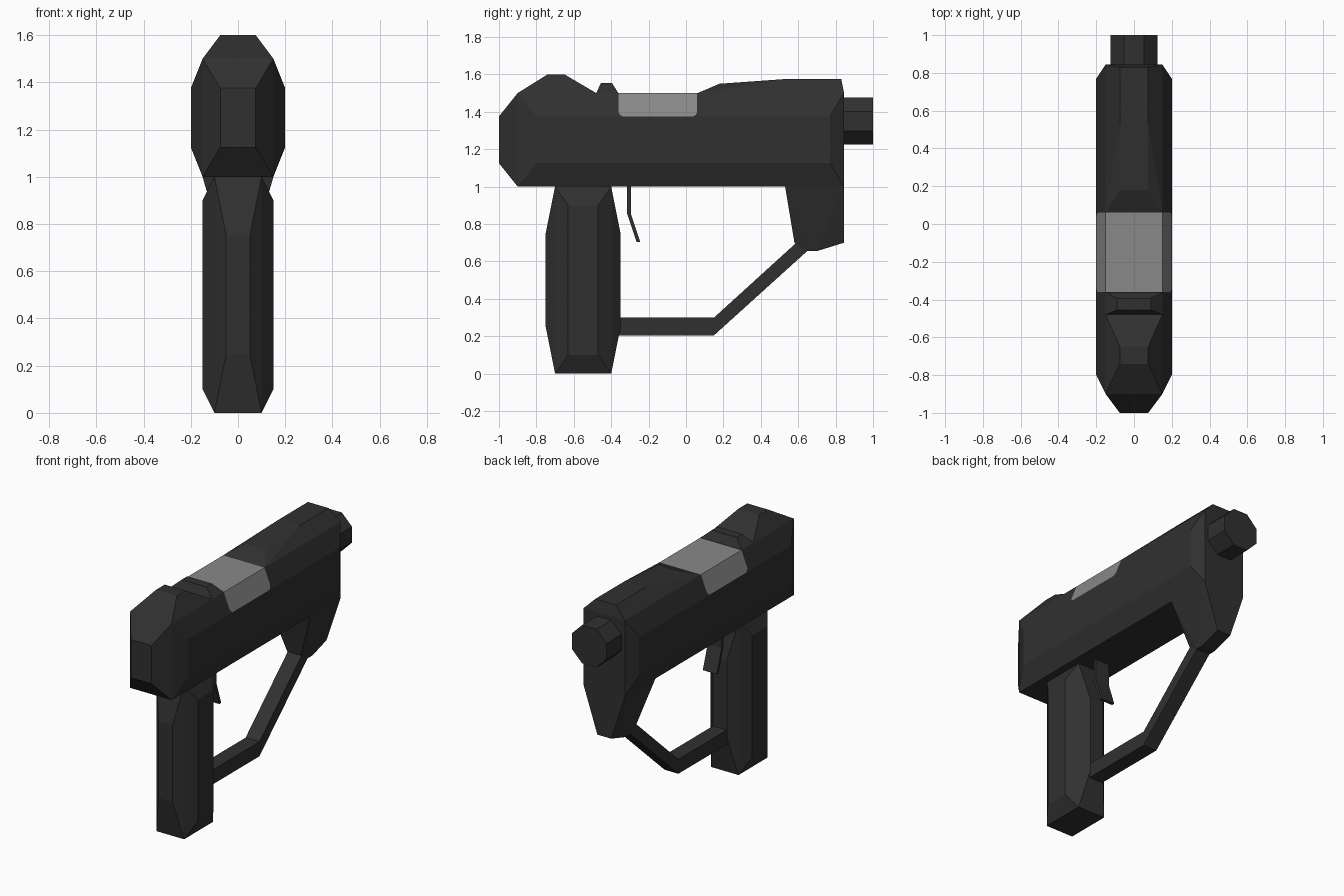
import bpy, bmesh, math
from mathutils import Vector

if "Cube" in bpy.data.objects:
    bpy.data.objects.remove(bpy.data.objects["Cube"])


def material(name, v):
    m = bpy.data.materials.new(name)
    m.diffuse_color = (v, v, v, 1)
    m.use_nodes = True
    m.node_tree.nodes["Principled BSDF"].inputs["Base Color"].default_value = m.diffuse_color
    return m


dark = material("dark_metal", 0.03)
grey = material("grey_slide", 0.25)


def finish(bm, name, mats=(dark,)):
    bmesh.ops.recalc_face_normals(bm, faces=bm.faces)
    me = bpy.data.meshes.new(name)
    bm.to_mesh(me)
    bm.free()
    for m in mats:
        me.materials.append(m)
    ob = bpy.data.objects.new(name, me)
    bpy.context.collection.objects.link(ob)
    return ob


def hull(points):
    """Convex solid from (half_width, y, z) points mirrored in x."""
    bm = bmesh.new()
    for x, y, z in points:
        for s in (-1, 1):
            bm.verts.new((s * x, y, z))
    bmesh.ops.convex_hull(bm, input=bm.verts[:])
    bmesh.ops.dissolve_limit(bm, angle_limit=math.radians(1),
                             verts=bm.verts[:], edges=bm.edges[:])
    return bm


def side_profile(name, pts, half):
    """Side outline (y, z) extruded across x."""
    bm = bmesh.new()
    f = bm.faces.new([bm.verts.new((-half, y, z)) for y, z in pts])
    r = bmesh.ops.extrude_face_region(bm, geom=[f])
    vs = [g for g in r["geom"] if isinstance(g, bmesh.types.BMVert)]
    bmesh.ops.translate(bm, verts=vs, vec=(2 * half, 0, 0))
    return finish(bm, name)


# Main body with bevelled ends
pts = []
for s in (-1, 1):
    pts += [(0.075, -1, 1.25 + s * 0.125), (0.15, -0.9, 1.25 + s * 0.25),
            (0.2, -0.8, 1.25 + s * 0.125), (0.2, 0.77, 1.25 + s * 0.125),
            (0.15, 0.845, 1.25 + s * 0.25)]
bm = hull(pts)
bm.normal_update()

# Grey slide window: cut into upper faces, with rounded lower corners
Y0, Y1, R, ZB = -0.36, 0.06, 0.03, 1.375
cuts = []
for yc, d in ((Y0 + R, -1), (Y1 - R, 1)):
    for deg in (0, 30, 60):
        a = math.radians(deg)
        n = Vector((0, d * math.cos(a), -math.sin(a)))
        cuts.append((Vector((0, yc, ZB + R)) + n * R, n))


def upper(f):
    c = f.calc_center_median()
    return f.normal.z > 0.3 and c.z > ZB and abs(f.normal.y) < 0.1


def inside(f):
    c = f.calc_center_median()
    return upper(f) and all((c - p).dot(n) < 1e-5 for p, n in cuts)


for i, (p, n) in enumerate(cuts):
    bm.normal_update()
    fs = [f for f in bm.faces if upper(f)
          and all((f.calc_center_median() - q).dot(m) < 1e-5 for q, m in cuts[:i])]
    geom = set(fs)
    for f in fs:
        geom.update(f.edges)
        geom.update(f.verts)
    bmesh.ops.bisect_plane(bm, geom=list(geom), plane_co=p, plane_no=n, dist=1e-5)
bm.normal_update()
for f in bm.faces:
    f.material_index = 1 if inside(f) else 0
finish(bm, "body", (dark, grey))

# Rear hump, small rear sight and long front ridge on top
finish(hull([(0.15, -0.9, 1.5), (0.15, -0.48, 1.5),
             (0.075, -0.74, 1.6), (0.075, -0.65, 1.6)]), "rear_hump")
finish(hull([(0.15, -0.48, 1.5), (0.15, -0.362, 1.5),
             (0.09, -0.455, 1.553), (0.09, -0.395, 1.553)]), "rear_sight")
finish(hull([(0.15, 0.062, 1.5), (0.15, 0.845, 1.5), (0.075, 0.18, 1.55),
             (0.075, 0.53, 1.575), (0.075, 0.83, 1.575)]), "front_ridge")

# Tapered front block under the barrel
finish(hull([(0.15, 0.53, 1.0), (0.15, 0.845, 1.0), (0.05, 0.58, 0.7),
             (0.05, 0.845, 0.7), (0.05, 0.65, 0.655), (0.05, 0.7, 0.655)]),
       "front_block")

# Faceted handle
pts = []
for s in (-1, 1):
    for t in (-1, 1):
        pts += [(0.1, -0.55 + s * 0.15, 0.5 + t * 0.5),
                (0.05, -0.55 + s * 0.2, 0.5 + t * 0.25),
                (0.15, -0.55 + s * 0.08, 0.5 + t * 0.4)]
finish(hull(pts), "handle")

# Octagonal muzzle
bm = bmesh.new()
r = 0.125 / math.cos(math.pi / 8)
ring = [bm.verts.new((r * math.cos((k + 0.5) * math.pi / 4), 0.8,
                      1.35 + r * math.sin((k + 0.5) * math.pi / 4))) for k in range(8)]
ext = bmesh.ops.extrude_face_region(bm, geom=[bm.faces.new(ring)])
bmesh.ops.translate(bm, vec=(0, 0.2, 0),
                    verts=[g for g in ext["geom"] if isinstance(g, bmesh.types.BMVert)])
finish(bm, "muzzle")

# Guard bar and trigger
side_profile("guard_bar", [(-0.4, 0.3), (0.15, 0.3), (0.59, 0.7), (0.65, 0.657),
                           (0.15, 0.205), (-0.4, 0.205)], 0.05)
side_profile("trigger", [(-0.315, 1.02), (-0.315, 0.855), (-0.265, 0.705),
                         (-0.245, 0.705), (-0.295, 0.855), (-0.295, 1.02)], 0.05)
